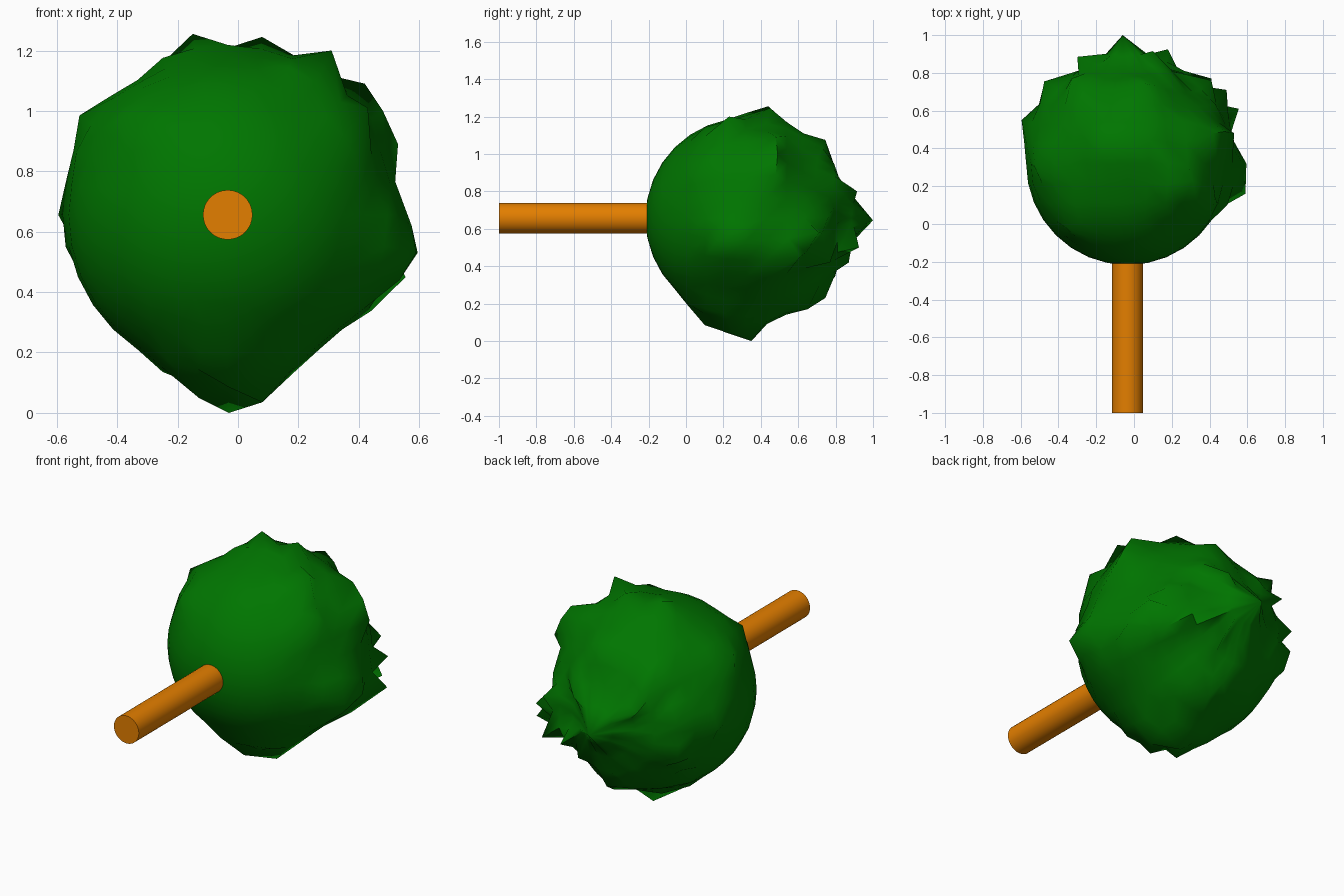
import bpy, bmesh, random
from mathutils import Vector, Matrix, noise

if "Cube" in bpy.data.objects:
    bpy.data.objects.remove(bpy.data.objects["Cube"])

random.seed(4)
CENTRE = Vector((-0.034, 0.32, 0.656))
R = 0.537


def finish(bm, name, color, angle):
    mesh = bpy.data.meshes.new(name)
    bmesh.ops.recalc_face_normals(bm, faces=bm.faces)
    bm.to_mesh(mesh)
    bm.free()
    obj = bpy.data.objects.new(name, mesh)
    bpy.context.collection.objects.link(obj)
    mat = bpy.data.materials.new(name + "_colour")
    mat.diffuse_color = (*color, 1)
    mat.use_nodes = True
    mat.node_tree.nodes["Principled BSDF"].inputs["Base Color"].default_value = mat.diffuse_color
    mesh.materials.append(mat)
    bpy.ops.object.select_all(action='DESELECT')
    obj.select_set(True)
    bpy.context.view_layer.objects.active = obj
    bpy.ops.object.shade_smooth_by_angle(angle=angle)
    return obj


# Both parts have their axis along y
along_y = Matrix.Rotation(-1.5707963, 4, 'X')

# Trunk: plain cylinder reaching just inside the foliage
bm = bmesh.new()
bmesh.ops.create_cone(bm, cap_ends=True, segments=32, radius1=0.082, radius2=0.082,
                      depth=0.82,
                      matrix=Matrix.Translation((CENTRE.x, -0.59, CENTRE.z)) @ along_y)
finish(bm, "trunk", (0.77, 0.21, 0.0), 0.6)

# Foliage: round ball, smooth in front, with leafy points pulled out
tips = [
    # top
    (-0.15, 0.44, 1.255), (0.08, 0.45, 1.245), (0.31, 0.23, 1.20),
    (0.42, 0.48, 1.09), (0.48, 0.49, 1.00), (0.53, 0.48, 0.89),
    (0.43, 0.14, 1.01), (-0.36, -0.02, 0.99), (-0.525, 0.30, 0.985),
    # right side ridge
    (0.575, 0.32, 0.62), (0.59, 0.16, 0.53), (0.595, 0.32, 0.53),
    (0.535, 0.22, 0.44), (0.555, 0.61, 0.45), (0.49, 0.71, 0.58),
    (0.41, 0.77, 0.42), (0.41, 0.76, 0.66),
    # bottom
    (-0.03, 0.35, 0.0), (0.08, 0.25, 0.035), (-0.13, 0.20, 0.05),
    (-0.03, 0.10, 0.085), (0.02, 0.65, 0.17),
    # left side
    (-0.595, 0.55, 0.655), (-0.475, 0.755, 0.72), (-0.475, 0.745, 0.60),
    (-0.45, 0.72, 0.48), (-0.33, 0.77, 0.98), (-0.30, 0.885, 0.80),
    # back
    (-0.06, 1.0, 0.645), (0.18, 0.925, 0.50), (0.05, 0.745, 1.075),
    (0.0, 0.745, 0.23), (0.10, 0.87, 0.42), (0.10, 0.915, 0.80),
]
bm = bmesh.new()
bmesh.ops.create_uvsphere(bm, u_segments=32, v_segments=16, radius=R,
                          matrix=Matrix.Translation(CENTRE) @ along_y)
bm.verts.ensure_lookup_table()
pinned, shifted = {}, {}
for tip in map(Vector, tips):
    direction = (tip - CENTRE).normalized()
    free = [v for v in bm.verts if v not in pinned]
    vert = max(free, key=lambda v: (v.co - CENTRE).dot(direction))
    pinned[vert] = tip
    radial = (vert.co - CENTRE).normalized()
    pull = max(0.0, (tip - vert.co).dot(radial)) * 0.3
    for v in {v for f in vert.link_faces for v in f.verts}:
        shifted[v] = max(pull, shifted.get(v, 0.0))

# Gentle unevenness growing towards the back
for v in bm.verts:
    if v in pinned:
        v.co = pinned[v]
        continue
    out = (v.co - CENTRE) / R
    rough = max(0.0, min(1.0, (out.y + 0.25 * out.x) * 1.5))
    bump = 0.018 * noise.noise(v.co * 5) + random.uniform(-0.005, 0.012)
    v.co += out * (bump * rough + shifted.get(v, 0.0))
finish(bm, "foliage", (0.0, 0.18, 0.0), 1.1)
